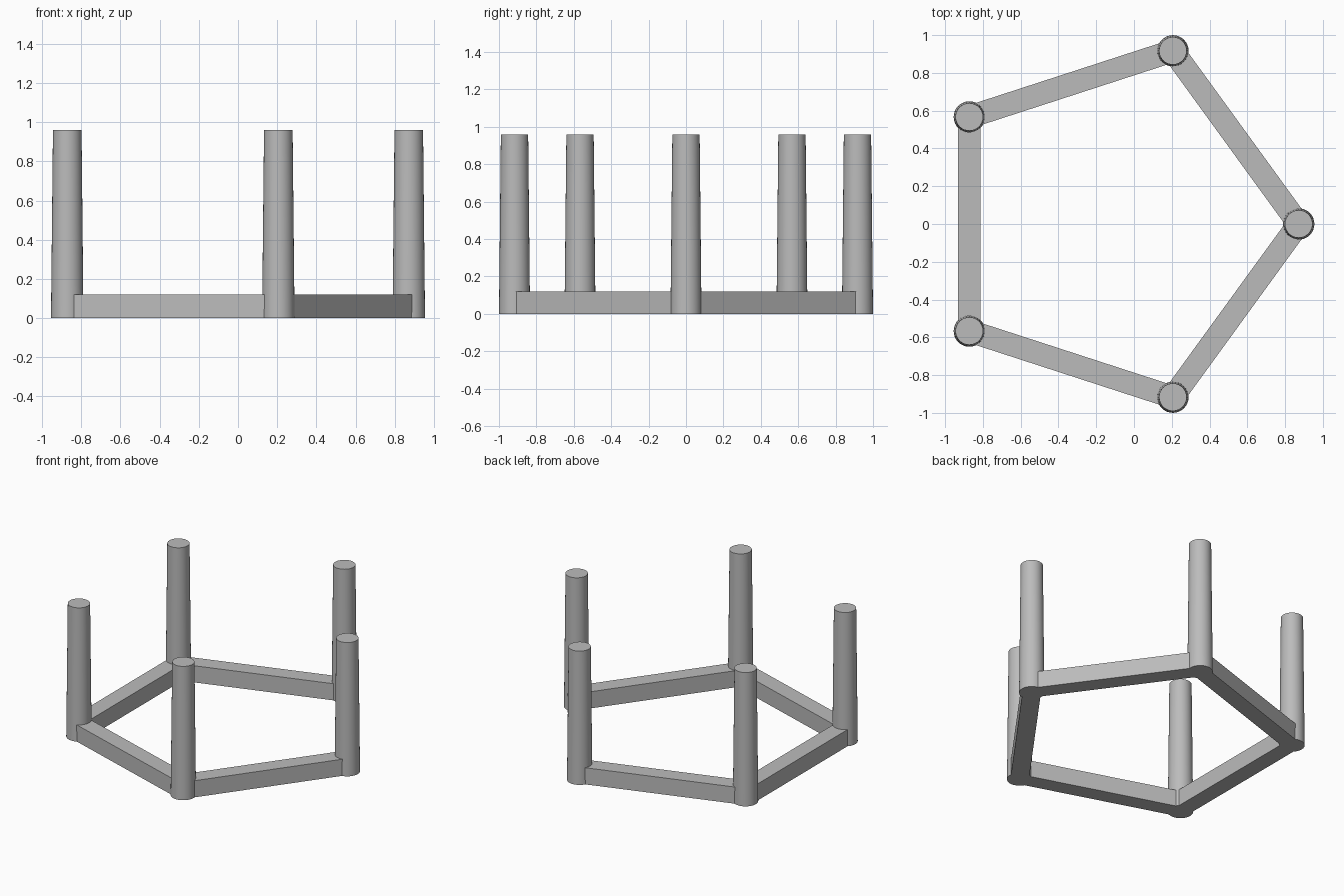
import bpy
from math import cos, sin, tau, atan2
from mathutils import Vector

if "Cube" in bpy.data.objects:
    bpy.data.objects.remove(bpy.data.objects["Cube"], do_unlink=True)

SIDES = 5
RING_RADIUS = 0.964
CENTRE_X = -0.092
POST_HEIGHT = 0.96
BEAM_SIZE = 0.12

grey = bpy.data.materials.new("plain grey")
grey.use_nodes = True
colour = (0.5, 0.5, 0.5, 1)
grey.diffuse_color = colour
grey.node_tree.nodes["Principled BSDF"].inputs["Base Color"].default_value = colour

corners = [Vector((CENTRE_X + RING_RADIUS * cos(i * tau / SIDES),
                   RING_RADIUS * sin(i * tau / SIDES), 0)) for i in range(SIDES)]


def add_post(name, base):
    """Round post, slightly narrower at the top."""
    bpy.ops.mesh.primitive_cone_add(vertices=32, radius1=0.083, radius2=0.073,
                                    depth=POST_HEIGHT,
                                    location=(base.x, base.y, POST_HEIGHT / 2))
    post = bpy.context.object
    post.name = name
    post.data.materials.append(grey)
    bpy.ops.object.shade_smooth_by_angle()


def add_beam(name, start, end):
    """Square beam lying on the ground between two post centres."""
    span = end - start
    middle = (start + end) / 2
    bpy.ops.mesh.primitive_cube_add(size=1,
                                    location=(middle.x, middle.y, BEAM_SIZE / 2),
                                    rotation=(0, 0, atan2(span.y, span.x)))
    beam = bpy.context.object
    beam.name = name
    beam.scale = (span.length, BEAM_SIZE, BEAM_SIZE)
    bpy.ops.object.transform_apply(location=False, rotation=False, scale=True)
    beam.data.materials.append(grey)


# Posts at the corners, joined by a ring of beams
for i, corner in enumerate(corners):
    add_post(f"post_{i + 1}", corner)
    add_beam(f"beam_{i + 1}", corner, corners[(i + 1) % SIDES])
